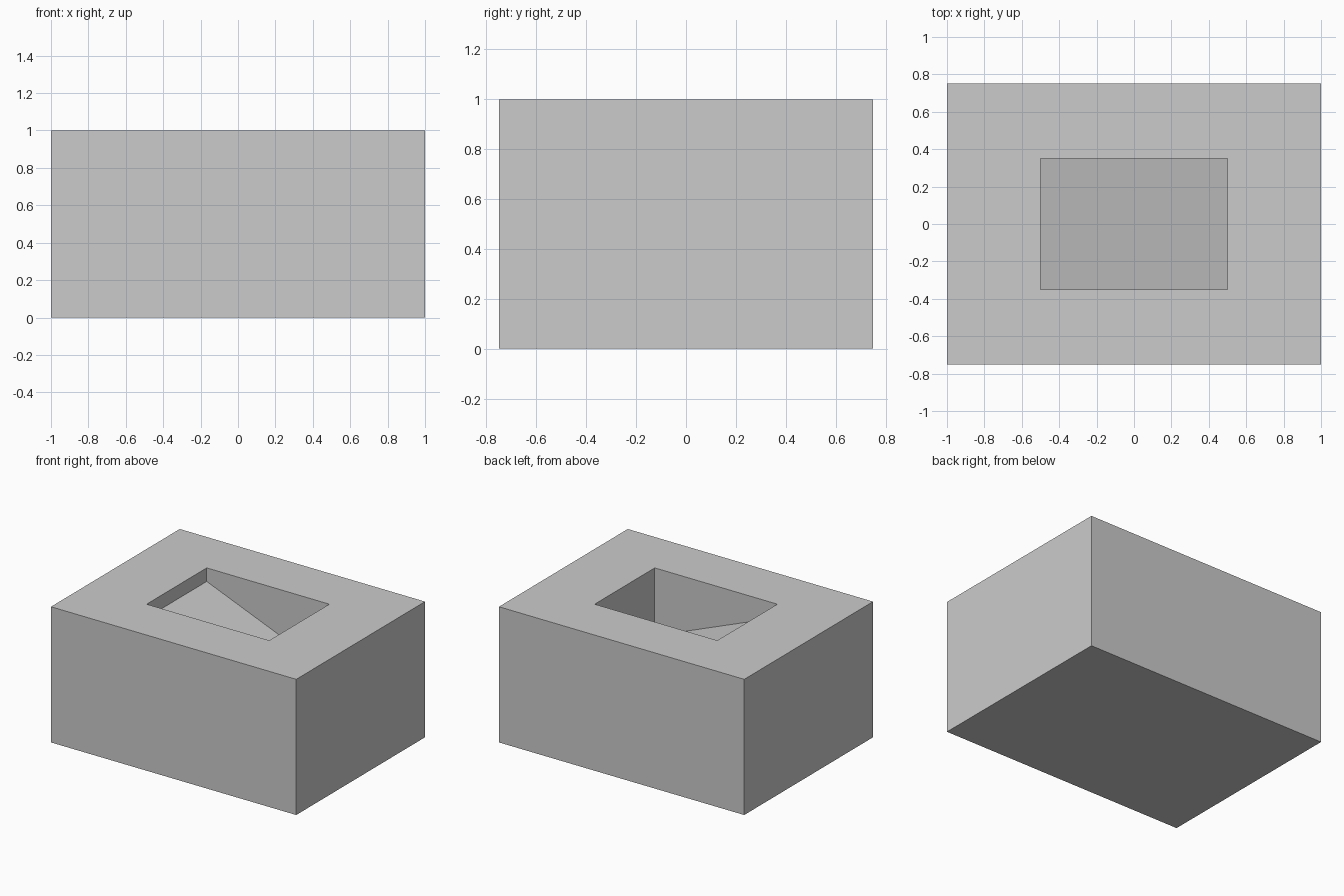
import bpy
import bmesh

old = bpy.data.objects.get("Cube")
if old:
    bpy.data.objects.remove(old, do_unlink=True)

SIZE = (2.0, 1.5, 1.0)
POCKET = (0.5, 0.35)        # half width and half depth of the opening
FLOOR_LOW, FLOOR_HIGH = 0.5, 0.9

# Plain grey material
grey = bpy.data.materials.new("plain_grey")
grey.use_nodes = True
colour = (0.6, 0.6, 0.6, 1.0)
grey.diffuse_color = colour
grey.node_tree.nodes["Principled BSDF"].inputs["Base Color"].default_value = colour

# Solid block standing on the ground
bm = bmesh.new()
bmesh.ops.create_cube(bm, size=1.0)
bmesh.ops.translate(bm, verts=bm.verts, vec=(0, 0, 0.5))
bmesh.ops.scale(bm, verts=bm.verts, vec=SIZE)

# Rectangular opening inset in the top
top = max(bm.faces, key=lambda f: f.calc_center_median().z)
bmesh.ops.inset_region(bm, faces=[top], thickness=0.3)
for v in top.verts:
    v.co.x = POCKET[0] if v.co.x > 0 else -POCKET[0]
    v.co.y = POCKET[1] if v.co.y > 0 else -POCKET[1]

# Pocket with a floor that slopes down towards +x
floor = bmesh.ops.extrude_discrete_faces(bm, faces=[top])["faces"][0]
for v in floor.verts:
    v.co.z = FLOOR_LOW if v.co.x > 0 else FLOOR_HIGH
bmesh.ops.recalc_face_normals(bm, faces=bm.faces)

mesh = bpy.data.meshes.new("block_with_sloped_pocket")
bm.to_mesh(mesh)
bm.free()
mesh.materials.append(grey)
block = bpy.data.objects.new("block_with_sloped_pocket", mesh)
bpy.context.collection.objects.link(block)
